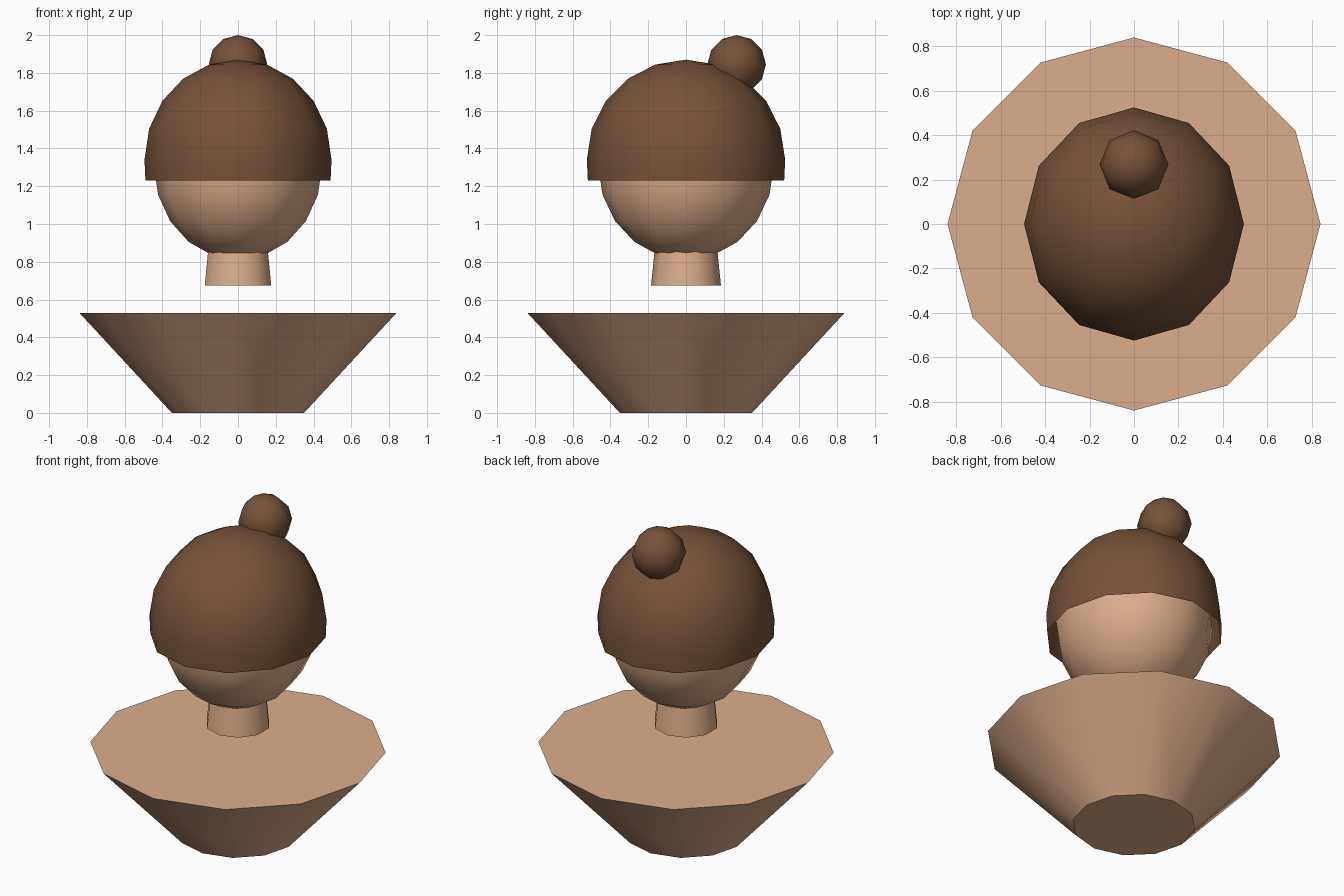
import bpy, bmesh, math

if "Cube" in bpy.data.objects:
    bpy.data.objects.remove(bpy.data.objects["Cube"])


def material(name, rgb):
    m = bpy.data.materials.new(name)
    m.diffuse_color = (*rgb, 1)
    m.use_nodes = True
    m.node_tree.nodes["Principled BSDF"].inputs["Base Color"].default_value = m.diffuse_color
    return m


skin = material("skin", (0.72, 0.42, 0.26))
brown = material("brown hair", (0.18, 0.085, 0.042))


def finish(name, bm, mat, angle):
    bmesh.ops.recalc_face_normals(bm, faces=bm.faces)
    me = bpy.data.meshes.new(name)
    bm.to_mesh(me)
    bm.free()
    me.materials.append(mat)
    ob = bpy.data.objects.new(name, me)
    bpy.context.collection.objects.link(ob)
    bpy.ops.object.select_all(action='DESELECT')
    ob.select_set(True)
    bpy.context.view_layer.objects.active = ob
    bpy.ops.object.shade_smooth_by_angle(angle=math.radians(angle))
    return ob


def cone(name, sides, r0, r1, z0, z1, mat):
    """Capped tapered cylinder with a corner on the y axis."""
    bm = bmesh.new()
    bmesh.ops.create_cone(bm, cap_ends=True, segments=sides, radius1=r0, radius2=r1, depth=z1 - z0)
    bmesh.ops.translate(bm, verts=bm.verts, vec=(0, 0, (z0 + z1) / 2))
    return finish(name, bm, mat, 40)


def ball(segments, rings, radii, centre):
    bm = bmesh.new()
    bmesh.ops.create_uvsphere(bm, u_segments=segments, v_segments=rings, radius=1)
    bmesh.ops.scale(bm, verts=bm.verts, vec=radii)
    bmesh.ops.translate(bm, verts=bm.verts, vec=centre)
    return bm


# Body and neck, with the floating gap between them
cone("body", 12, 0.35, 0.84, 0, 0.53, skin)
cone("neck", 10, 0.185, 0.165, 0.675, 0.87, skin)

# Head
finish("head", ball(12, 10, (0.445, 0.465, 0.50), (0, 0, 1.31)), skin, 70)

# Hair cap: upper half of a ball, extended down to an open rim
cap_z = 1.34
bm = ball(12, 10, (0.495, 0.525, 0.53), (0, 0, cap_z))
bmesh.ops.delete(bm, geom=[v for v in bm.verts if v.co.z < cap_z - 0.01], context='VERTS')
rim = [e for e in bm.edges if e.is_boundary]
new = bmesh.ops.extrude_edge_only(bm, edges=rim)["geom"]
for v in new:
    if isinstance(v, bmesh.types.BMVert):
        v.co = (v.co.x * 0.99, v.co.y * 0.99, 1.23)
finish("hair_cap", bm, brown, 70)

# Hair bun
finish("hair_bun", ball(8, 6, (0.155, 0.155, 0.155), (0, 0.268, 1.845)), brown, 70)
